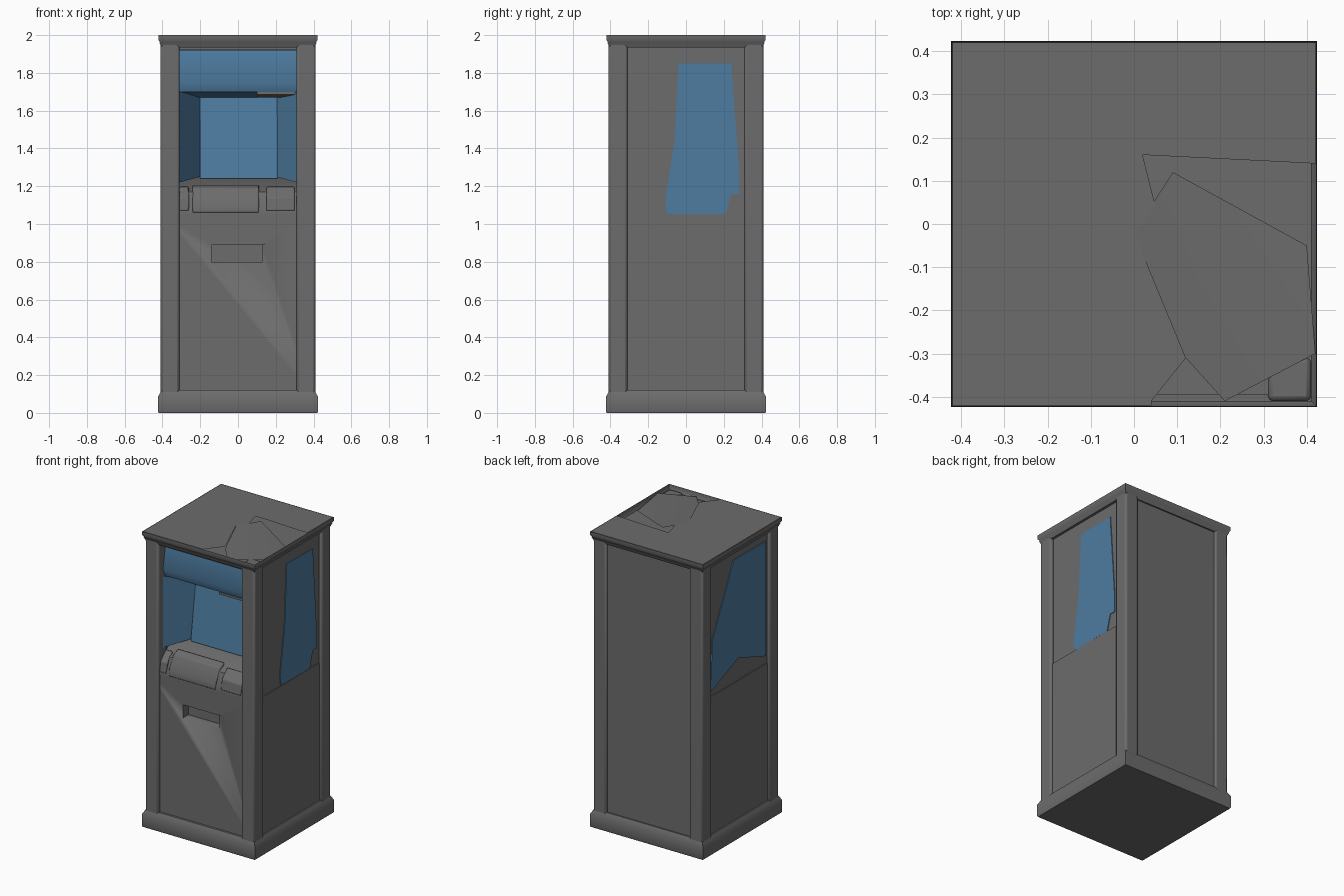
import bpy, bmesh, math
from mathutils import Vector

if "Cube" in bpy.data.objects:
    bpy.data.objects.remove(bpy.data.objects["Cube"])


def material(name, rgb):
    m = bpy.data.materials.new(name)
    m.diffuse_color = (*rgb, 1)
    m.use_nodes = True
    m.node_tree.nodes["Principled BSDF"].inputs["Base Color"].default_value = m.diffuse_color
    return m


GREY = material("cabinet grey", (0.15, 0.15, 0.15))
BLUE = material("glass blue", (0.075, 0.20, 0.35))


def finish(name, bm, mat, bevel=0.0):
    bmesh.ops.recalc_face_normals(bm, faces=bm.faces)
    me = bpy.data.meshes.new(name)
    bm.to_mesh(me)
    bm.free()
    me.materials.append(mat)
    ob = bpy.data.objects.new(name, me)
    bpy.context.collection.objects.link(ob)
    if bevel:
        mod = ob.modifiers.new("soft edge", 'BEVEL')
        mod.width, mod.segments = bevel, 2
    bpy.ops.object.select_all(action='DESELECT')
    ob.select_set(True)
    bpy.context.view_layer.objects.active = ob
    bpy.ops.object.shade_smooth_by_angle(angle=math.radians(35))
    return ob


def box(name, lo, hi, mat=GREY, bevel=0.0):
    bm = bmesh.new()
    bmesh.ops.create_cube(bm, size=1)
    for v in bm.verts:
        v.co = Vector([lo[i] + (v.co[i] + 0.5) * (hi[i] - lo[i]) for i in range(3)])
    return finish(name, bm, mat, bevel)


def extrude_x(name, profile, x0, x1, mat=GREY, bevel=0.0):
    """Extrude a (y, z) profile along x."""
    bm = bmesh.new()
    face = bm.faces.new([bm.verts.new((x0, y, z)) for y, z in profile])
    r = bmesh.ops.extrude_face_region(bm, geom=[face])
    bmesh.ops.translate(bm, vec=(x1 - x0, 0, 0),
                        verts=[g for g in r['geom'] if isinstance(g, bmesh.types.BMVert)])
    return finish(name, bm, mat, bevel)


def square_stack(name, rings, mat=GREY):
    """Square rings (half width, z) joined into one solid."""
    bm = bmesh.new()
    loops = [[bm.verts.new((sx * h, sy * h, z)) for sx, sy in
              ((-1, -1), (1, -1), (1, 1), (-1, 1))] for h, z in rings]
    for a, b in zip(loops, loops[1:]):
        for i in range(4):
            j = (i + 1) % 4
            bm.faces.new((a[i], a[j], b[j], b[i]))
    bm.faces.new(loops[0])
    bm.faces.new(loops[-1])
    return finish(name, bm, mat)


# Flared plinth
square_stack("plinth", [(0.42, 0), (0.424, 0.01), (0.424, 0.085), (0.405, 0.12)])

# Four corner posts
for sx in (-1, 1):
    for sy in (-1, 1):
        xs, ys = sorted((sx * 0.31, sx * 0.41)), sorted((sy * 0.31, sy * 0.41))
        box("corner_post", (xs[0], ys[0], 0.09), (xs[1], ys[1], 1.975), GREY, 0.012)

# Lower cabinet with the delivery slot cut into it
lower = box("lower_cabinet", (-0.395, -0.39, 0.09), (0.395, 0.395, 1.05))
cutter = box("slot_cutter", (-0.14, -0.5, 0.80), (0.13, -0.33, 0.89))
cutter.hide_render = True
mod = lower.modifiers.new("slot", 'BOOLEAN')
mod.operation, mod.object = 'DIFFERENCE', cutter
bpy.context.view_layer.objects.active = lower
bpy.ops.object.modifier_apply(modifier="slot")
bpy.data.objects.remove(cutter)

# Upper walls
box("back_wall", (-0.39, 0.36, 1.05), (0.39, 0.395, 1.96))
for s in (-1, 1):
    xs = sorted((s * 0.36, s * 0.388))
    box("side_wall", (xs[0], -0.32, 1.05), (xs[1], 0.37, 1.96))

# Tinted side panes as thin plates
extrude_x("right_pane", [(-0.04, 1.85), (0.24, 1.85), (0.28, 1.3), (0.28, 1.16), (0.24, 1.16),
                         (0.21, 1.052), (-0.10, 1.052), (-0.11, 1.12), (-0.06, 1.45)],
          0.387, 0.393, BLUE)
extrude_x("left_pane", [(-0.295, 1.88), (0.05, 1.88), (0.28, 1.42), (0.295, 1.08),
                        (0.2, 1.12), (0.0, 1.2), (-0.295, 1.10)],
          -0.393, -0.387, BLUE)

# Sloping control shelf below the front window, with a raised deck and end blocks
extrude_x("control_shelf", [(-0.395, 1.05), (-0.395, 1.08), (-0.36, 1.17), (-0.17, 1.25),
                            (0.0, 1.25), (0.0, 1.05)], -0.32, 0.32)
extrude_x("control_deck", [(-0.40, 1.06), (-0.40, 1.10), (-0.35, 1.19), (-0.3, 1.21),
                           (-0.3, 1.06)], -0.24, 0.11, GREY, 0.006)
for x0, x1 in ((-0.31, -0.26), (0.15, 0.30)):
    extrude_x("shelf_end", [(-0.40, 1.07), (-0.39, 1.14), (-0.33, 1.20), (-0.3, 1.07)],
              x0, x1, GREY, 0.006)

# Blue display, its slanted surround and the header above
extrude_x("display", [(-0.22, 1.24), (-0.16, 1.67), (-0.1, 1.67), (-0.1, 1.24)],
          -0.20, 0.21, BLUE)
for s in (-1, 1):
    bm = bmesh.new()
    quad = [(s * 0.31, -0.36, 1.22), (s * 0.20, -0.20, 1.25),
            (s * 0.20, -0.15, 1.68), (s * 0.31, -0.36, 1.70)]
    bm.faces.new([bm.verts.new(p) for p in quad])
    finish("display_cheek", bm, BLUE)
extrude_x("header", [(-0.34, 1.70), (-0.36, 1.75), (-0.33, 1.92), (-0.1, 1.92), (-0.1, 1.66)],
          -0.31, 0.31, BLUE)
extrude_x("header_trim", [(-0.345, 1.685), (-0.345, 1.70), (-0.2, 1.70), (-0.2, 1.67)],
          0.1, 0.31, GREY)
box("window_top_rail", (-0.32, -0.395, 1.925), (0.32, -0.1, 1.965))

# Roof: flared rim slab, with a shallow sunken corner and a folded flap inside it
square_stack("roof_base", [(0.405, 1.935), (0.416, 1.96)])
bm = bmesh.new()
hole = [(0.02, 0.16), (0.05, 0.04), (0.0, -0.02), (0.12, -0.31), (0.04, -0.41)]
outline = [(0.42, 0.14), (0.42, 0.42), (-0.42, 0.42), (-0.42, -0.42), (0.04, -0.42)]
bm.faces.new([bm.verts.new((x, y, 2.0)) for x, y in outline + hole[::-1]])
finish("roof_sheet", bm, GREY)
bm = bmesh.new()
rim = [bm.verts.new((sx * h, sy * h, z)) for h, z in ((0.408, 1.955), (0.422, 1.975), (0.422, 2.0))
       for sx, sy in ((-1, -1), (1, -1), (1, 1), (-1, 1))]
for k in (0, 4):
    for i in range(4):
        j = (i + 1) % 4
        bm.faces.new((rim[k + i], rim[k + j], rim[k + 4 + j], rim[k + 4 + i]))
finish("roof_rim", bm, GREY)
bm = bmesh.new()
a, b, c, d, e, f = [bm.verts.new(p) for p in (
    (0.0, -0.02, 2.0), (0.09, 0.12, 2.0), (0.42, -0.30, 1.985),
    (0.21, -0.41, 1.975), (0.12, -0.31, 1.985), (0.40, -0.05, 1.965))]
for tri in ((a, e, b), (e, d, b), (d, c, b), (c, f, b)):
    bm.faces.new(tri)
finish("roof_flap", bm, GREY)
